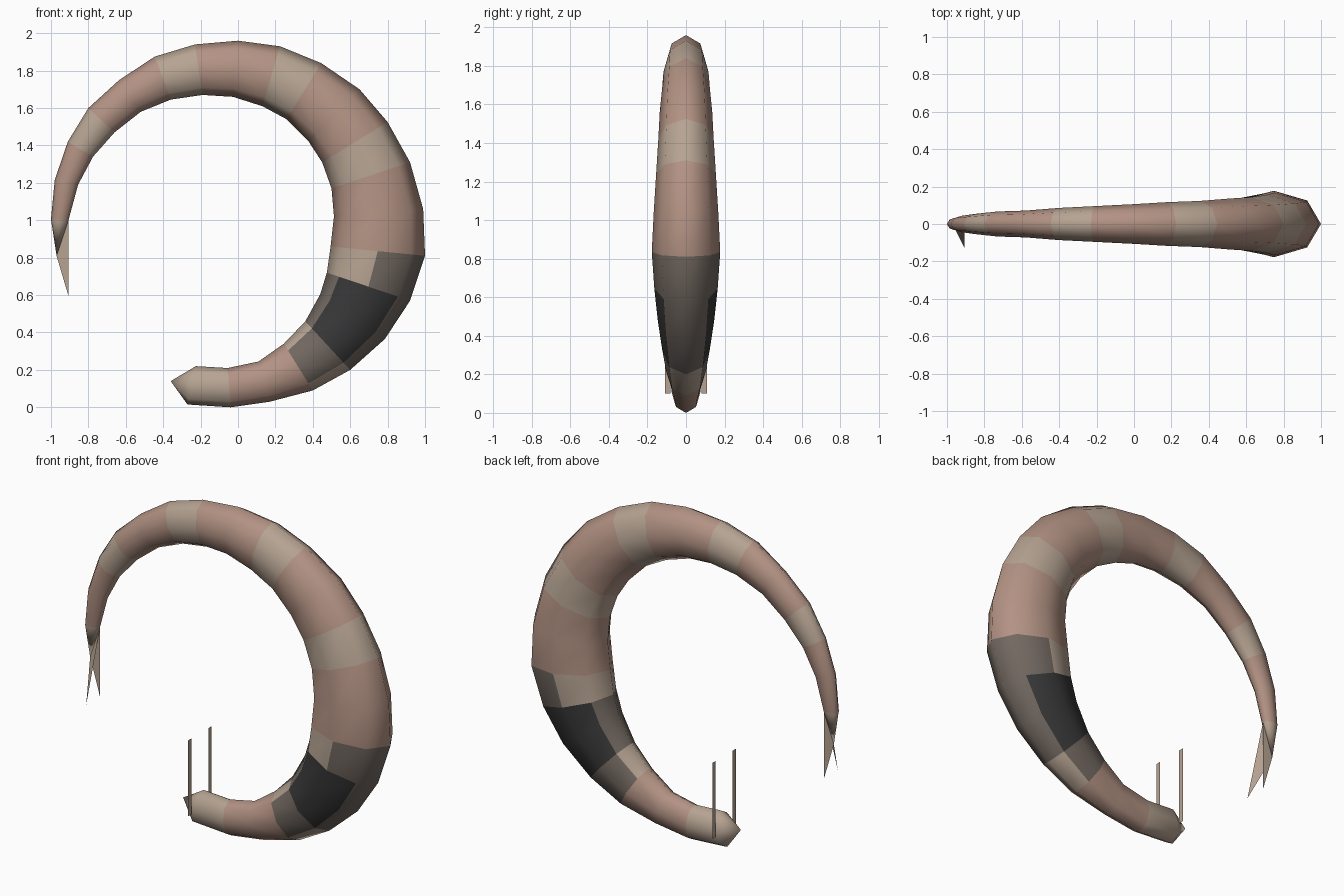
import bpy, math
from mathutils import Vector

if "Cube" in bpy.data.objects:
    bpy.data.objects.remove(bpy.data.objects["Cube"])


def material(name, r, g, b):
    m = bpy.data.materials.new(name)
    m.diffuse_color = (r, g, b, 1)
    m.use_nodes = True
    m.node_tree.nodes["Principled BSDF"].inputs["Base Color"].default_value = m.diffuse_color
    return m


TAN = material("tan", 0.47, 0.37, 0.29)
ROSE = material("rose", 0.45, 0.29, 0.23)
DIM = material("dim", 0.17, 0.14, 0.12)
DARK = material("dark", 0.04, 0.04, 0.04)


def build(name, verts, faces, mats, smooth=False):
    mesh = bpy.data.meshes.new(name)
    mesh.from_pydata(verts, [], faces)
    for m in mats:
        mesh.materials.append(m)
    for p in mesh.polygons:
        p.use_smooth = smooth
    mesh.update()
    obj = bpy.data.objects.new(name, mesh)
    bpy.context.collection.objects.link(obj)
    return obj


# Body stations from head to tail: outer x, z and inner x, z
STATIONS = [
    (-.27, .015, -.225, .22), (-.04, 0, -.055, .21), (.17, .03, .11, .245),
    (.40, .09, .245, .34), (.60, .20, .36, .46), (.785, .365, .44, .605),
    (.92, .57, .475, .72), (1.0, .81, .495, .86), (.99, 1.06, .513, 1.02),
    (.92, 1.31, .50, 1.17), (.80, 1.525, .45, 1.31), (.65, 1.70, .375, 1.425),
    (.445, 1.84, .26, 1.54), (.225, 1.93, .13, 1.61), (0, 1.96, -.027, 1.66),
    (-.23, 1.94, -.19, 1.67), (-.445, 1.875, -.36, 1.645),
    (-.635, 1.75, -.52, 1.58), (-.80, 1.60, -.66, 1.47),
    (-.91, 1.42, -.775, 1.34), (-.98, 1.215, -.855, 1.19),
    (-1.0, 1.005, -.905, 1.005)]
SIDES = 8
FLATTEN = 0.7          # width of the section relative to its depth
HEAD_TIP = (-.36, 0, .14)
TAIL_TIP = (-.97, 0, .81)

# Curled body: eight-sided elliptical rings, pointed at both ends
verts = []
for ox, oz, ix, iz in STATIONS:
    outer, inner = Vector((ox, 0, oz)), Vector((ix, 0, iz))
    mid, arm = (outer + inner) / 2, (outer - inner) / 2
    for j in range(SIDES):
        a = math.tau * j / SIDES
        verts.append(mid + arm * math.cos(a)
                     + Vector((0, arm.length * FLATTEN * math.sin(a), 0)))
head, tail = len(verts), len(verts) + 1
verts += [HEAD_TIP, TAIL_TIP]

faces, shades = [], []
last = len(STATIONS) - 1
for i in range(last):
    for j in range(SIDES):
        k = (j + 1) % SIDES
        faces.append((i * SIDES + j, i * SIDES + k,
                      (i + 1) * SIDES + k, (i + 1) * SIDES + j))
        # rose bands every third ring, dark saddle on the flanks
        shade = 0 if i % 3 == 0 else 1
        flank = j in (1, 2, 5, 6)
        if i in (4, 5):
            shade = 3 if flank else 2
        elif i == 6 and j in (0, 1, 6, 7) or i == 3 and flank:
            shade = 2
        shades.append(shade)
for j in range(SIDES):
    k = (j + 1) % SIDES
    faces += [(head, k, j), (tail, last * SIDES + j, last * SIDES + k)]
    shades += [0, 0]
body = build("body", verts, faces, [TAN, ROSE, DIM, DARK], True)
for p, s in zip(body.data.polygons, shades):
    p.material_index = s

# Forked tail fin: two flat triangles
for name, y in (("tail_fin_middle", 0), ("tail_fin_side", -.13)):
    build(name, [TAIL_TIP, (-.905, 0, 1.005), (-.905, y, .59)],
          [(0, 1, 2)], [TAN])

# Feelers: thin flat upright strips either side of the head
for name, s in (("feeler_left", 1), ("feeler_right", -1)):
    build(name, [(-.25, s * .08, .10), (-.25, s * .11, .10),
                 (-.25, s * .11, .55), (-.25, s * .08, .55)],
          [(0, 1, 2, 3)], [TAN])

# Consistent outward normals on the body
bpy.context.view_layer.objects.active = body
body.select_set(True)
bpy.ops.object.mode_set(mode='EDIT')
bpy.ops.mesh.select_all(action='SELECT')
bpy.ops.mesh.normals_make_consistent(inside=False)
bpy.ops.object.mode_set(mode='OBJECT')
